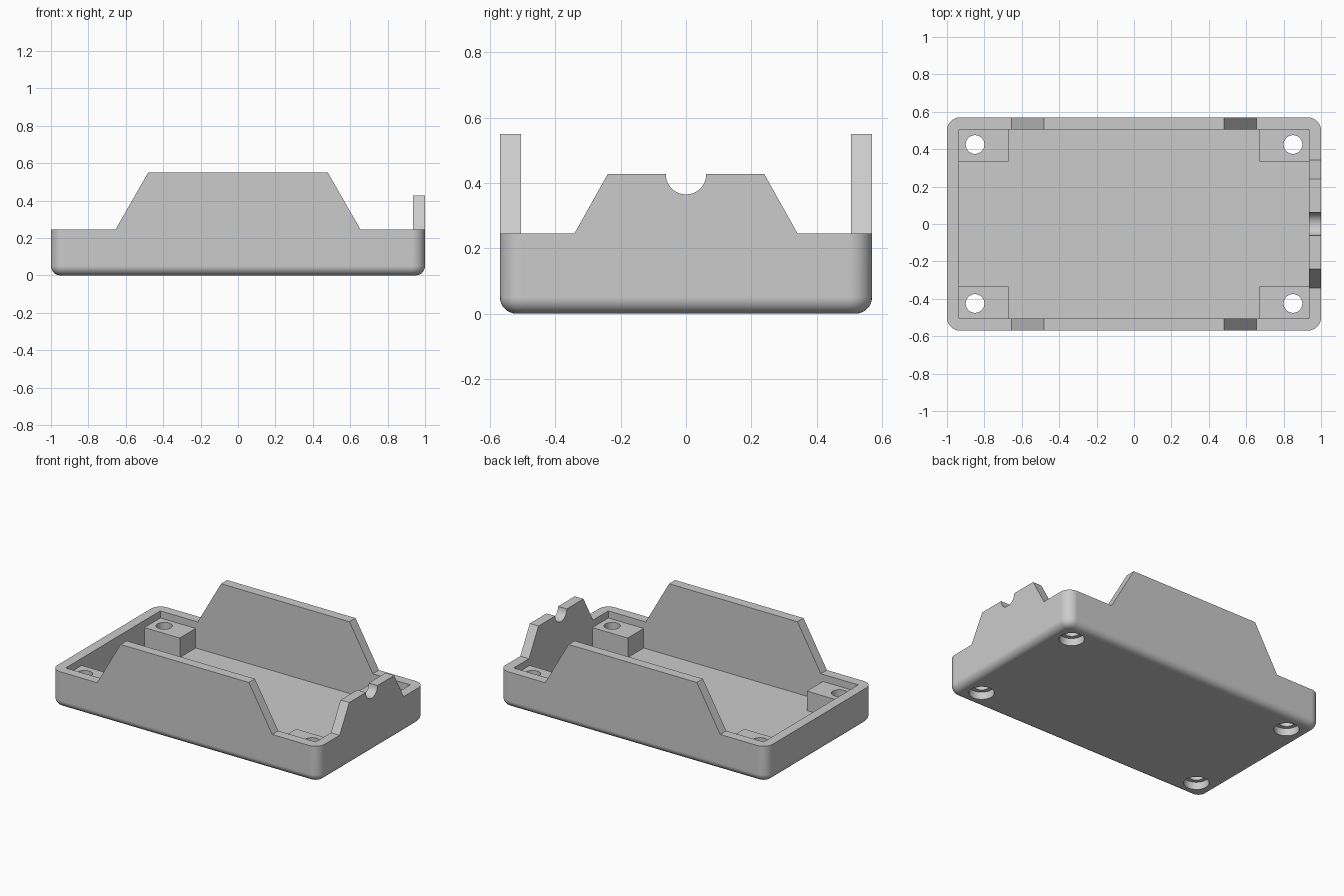
import bpy, bmesh
from math import sin, cos, pi, radians
from mathutils import Vector

cube = bpy.data.objects.get("Cube")
if cube:
    bpy.data.objects.remove(cube, do_unlink=True)

# Main dimensions
HX, HY, RIM = 1.0, 0.57, 0.245
WALL, FLOOR = 0.065, 0.065
IX, IY = HX - WALL, HY - WALL
BOSS_X, BOSS_Y, BOSS_TOP = 0.67, 0.335, 0.197
HOLE_X, HOLE_Y = 0.85, 0.425

grey = bpy.data.materials.new("light grey plastic")
grey.use_nodes = True
grey.diffuse_color = (0.6, 0.6, 0.6, 1)
grey.node_tree.nodes["Principled BSDF"].inputs["Base Color"].default_value = (0.6, 0.6, 0.6, 1)


def add_object(name, bm):
    bmesh.ops.recalc_face_normals(bm, faces=bm.faces)
    mesh = bpy.data.meshes.new(name)
    bm.to_mesh(mesh)
    bm.free()
    obj = bpy.data.objects.new(name, mesh)
    obj.data.materials.append(grey)
    bpy.context.collection.objects.link(obj)
    return obj


def box_bm(low, high):
    bm = bmesh.new()
    bmesh.ops.create_cube(bm, size=1)
    low, high = Vector(low), Vector(high)
    for v in bm.verts:
        v.co = Vector([h if c > 0 else l for c, l, h in zip(v.co, low, high)])
    return bm


def prism(name, points, place, start, end):
    """Extrude a 2D outline between two depths; place maps (u, v, depth) to 3D."""
    bm = bmesh.new()
    rings = [[bm.verts.new(place(u, v, d)) for u, v in points] for d in (start, end)]
    bm.faces.new(rings[0])
    bm.faces.new(rings[1][::-1])
    n = len(points)
    for i in range(n):
        j = (i + 1) % n
        bm.faces.new((rings[0][i], rings[0][j], rings[1][j], rings[1][i]))
    return add_object(name, bm)


def cylinder(name, x, y, radius, low, high):
    circle = [(x + radius * cos(2 * pi * i / 40), y + radius * sin(2 * pi * i / 40)) for i in range(40)]
    return prism(name, circle, lambda u, v, d: (u, v, d), low, high)


def activate(obj):
    bpy.ops.object.select_all(action='DESELECT')
    obj.select_set(True)
    bpy.context.view_layer.objects.active = obj


def cut(obj, cutter):
    cutter.hide_render = True
    activate(obj)
    mod = obj.modifiers.new("cut", 'BOOLEAN')
    mod.operation = 'DIFFERENCE'
    mod.solver = 'EXACT'
    mod.object = cutter
    bpy.ops.object.modifier_apply(modifier=mod.name)
    bpy.data.objects.remove(cutter, do_unlink=True)


def finish(obj):
    activate(obj)
    bpy.ops.object.shade_smooth_by_angle(angle=radians(30))
    mod = obj.modifiers.new("flat face normals", 'WEIGHTED_NORMAL')
    mod.keep_sharp = True


# Tray: block with rounded corners and a rounded bottom edge
bm = box_bm((-HX, -HY, 0), (HX, HY, RIM))
upright = [e for e in bm.edges if abs(e.verts[0].co.z - e.verts[1].co.z) > 0.1]
bmesh.ops.bevel(bm, geom=upright, offset=0.07, segments=8, profile=0.5, affect='EDGES')
bottom = [e for e in bm.edges if all(v.co.z < 0.001 for v in e.verts)]
bmesh.ops.bevel(bm, geom=bottom, offset=0.05, segments=7, profile=0.5, affect='EDGES')
tray = add_object("tray", bm)
cut(tray, add_object("cavity_cutter", box_bm((-IX, -IY, FLOOR), (IX, IY, 0.5))))

# Corner screw bosses, with through holes and counterbores under the tray
for side, sx in (("left", 1), ("right", -1)):
    for end, sy in (("front", -1), ("back", 1)):
        xs = sorted((sx * BOSS_X, sx * (IX + 0.004)))
        ys = sorted((sy * BOSS_Y, sy * (IY + 0.004)))
        boss = add_object(f"{end}_{side}_screw_boss",
                          box_bm((xs[0], ys[0], FLOOR - 0.005), (xs[1], ys[1], BOSS_TOP)))
        x, y = sx * HOLE_X, sy * HOLE_Y
        cut(boss, cylinder("boss_hole_cutter", x, y, 0.05, -0.1, 0.4))
        finish(boss)
        cut(tray, cylinder("tray_hole_cutter", x, y, 0.05, -0.1, 0.4))
        cut(tray, cylinder("counterbore_cutter", x, y, 0.077, -0.2, 0.05))
finish(tray)

# Tall tapered panels on the long sides
panel = [(-0.655, RIM), (0.655, RIM), (0.48, 0.55), (-0.48, 0.55)]
for name, sy in (("front_panel", -1), ("back_panel", 1)):
    prism(name, panel, lambda u, v, d: (u, d, v), sy * IY, sy * HY)

# Lower tapered panel on one short side, with a half-round cable notch
top, radius = 0.427, 0.062
notch = [(radius * cos(a), top - radius * sin(a)) for a in (pi * i / 20 for i in range(21))]
outline = [(-0.342, RIM), (0.342, RIM), (0.24, top)] + notch + [(-0.24, top)]
end_panel = prism("left_end_panel", outline, lambda u, v, d: (d, u, v), IX, HX)
finish(end_panel)
